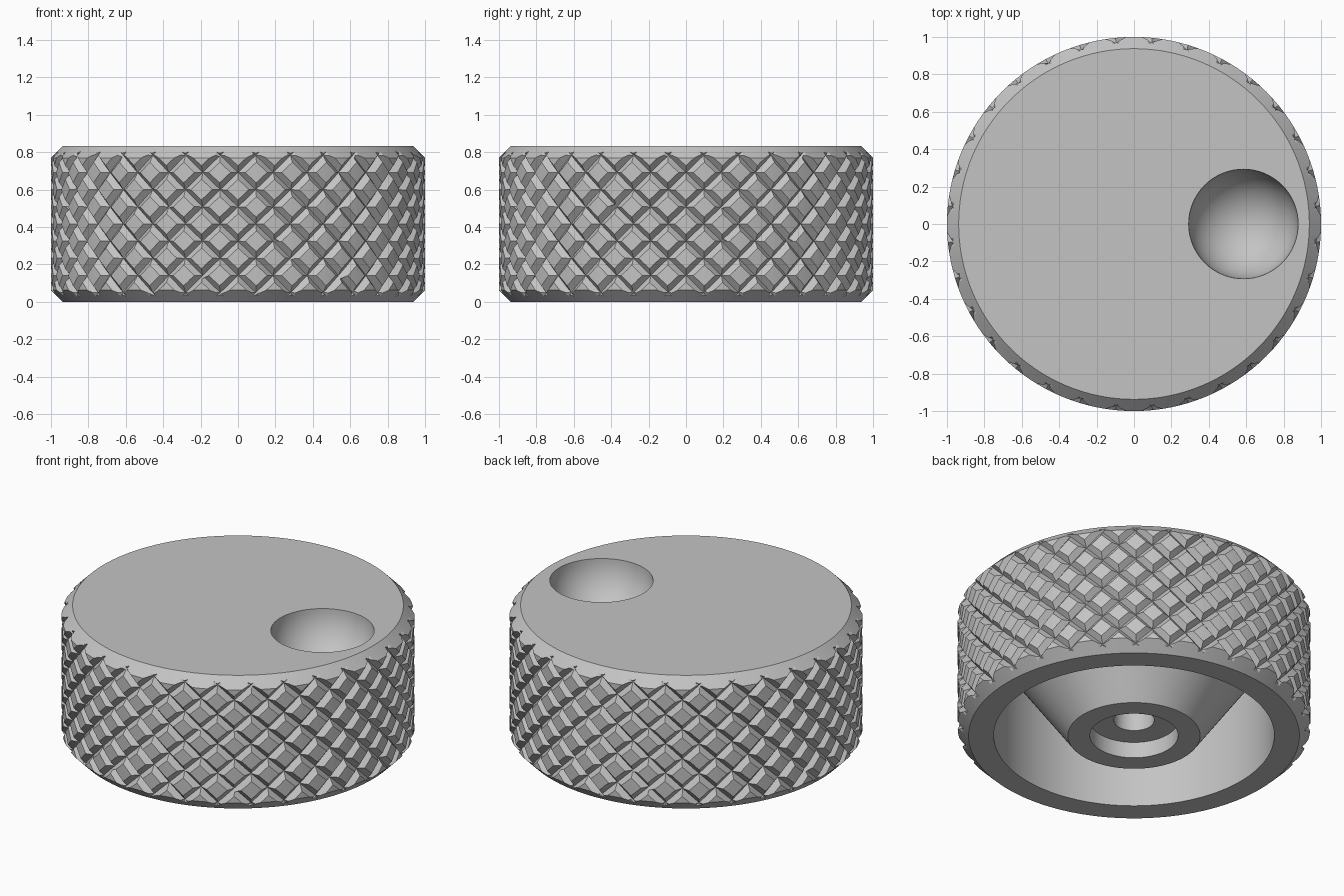
import bpy, bmesh
from math import cos, sin, pi, tau, hypot

cube = bpy.data.objects.get("Cube")
if cube:
    bpy.data.objects.remove(cube)

HEIGHT = 0.833
SEGMENTS = 128
STARTS = 32            # grooves in each direction
DEPTH = 0.033          # groove depth
HALF_WIDTH = 0.026     # half the groove width at the surface
LEAD = 1.07            # groove turn in radians per unit of height

metal = bpy.data.materials.new("satin grey metal")
GREY = (0.55, 0.55, 0.55, 1)
metal.diffuse_color = GREY
metal.use_nodes = True
for node in metal.node_tree.nodes:
    if node.type == 'BSDF_PRINCIPLED':
        node.inputs["Base Color"].default_value = GREY


def make_object(name, bm):
    bmesh.ops.recalc_face_normals(bm, faces=bm.faces)
    mesh = bpy.data.meshes.new(name)
    bm.to_mesh(mesh)
    bm.free()
    obj = bpy.data.objects.new(name, mesh)
    bpy.context.scene.collection.objects.link(obj)
    mesh.materials.append(metal)
    return obj


def lathe(name, profile):
    """Revolve an open profile of (radius, z) and cap both ends."""
    bm = bmesh.new()
    verts = [bm.verts.new((r, 0, z)) for r, z in profile]
    edges = [bm.edges.new(pair) for pair in zip(verts, verts[1:])]
    bmesh.ops.spin(bm, geom=verts + edges, cent=(0, 0, 0), axis=(0, 0, 1),
                   angle=tau, steps=SEGMENTS)
    bmesh.ops.remove_doubles(bm, verts=bm.verts, dist=0.0001)
    rim = [e for e in bm.edges if e.is_boundary]
    bmesh.ops.holes_fill(bm, edges=rim, sides=0)
    return make_object(name, bm)


def groove_cutter(name, hand):
    """V-section bars that wind around the body in one direction."""
    bm = bmesh.new()
    steps, over = 24, 0.02
    low, high = -0.05, HEIGHT + 0.05
    spread = HALF_WIDTH * hypot(1, LEAD) * (DEPTH + over) / DEPTH
    section = [(1 - DEPTH, 0), (1 + over, spread), (1 + over, -spread)]
    for i in range(STARTS):
        rings = []
        for s in range(steps + 1):
            z = low + (high - low) * s / steps
            mid = (i + 0.5) * tau / STARTS + hand * LEAD * (z - HEIGHT / 2)
            rings.append([bm.verts.new((r * cos(mid + a), r * sin(mid + a), z))
                          for r, a in section])
        for a, b in zip(rings, rings[1:]):
            for j in range(3):
                k = (j + 1) % 3
                bm.faces.new((a[j], a[k], b[k], b[j]))
        bm.faces.new(rings[0])
        bm.faces.new(rings[-1])
    return make_object(name, bm)


# Turned body: top, chamfered side, foot ring, recess, conical boss, stepped bore
body = lathe("knob_body", [
    (0.9375, HEIGHT), (1, 0.77), (1, 0.063), (0.9375, 0),
    (0.795, 0), (0.795, 0.6), (0.375, 0),
    (0.25, 0), (0.25, 0.1), (0.115, 0.1), (0.115, 0.5)])

# Round finger dimple in the top
bm = bmesh.new()
bmesh.ops.create_uvsphere(bm, u_segments=64, v_segments=32, radius=0.293)
bmesh.ops.translate(bm, verts=bm.verts, vec=(0.585, 0, HEIGHT + 0.003))
dimple = make_object("dimple_cutter", bm)

# Cut the dimple and the crossed grooves
cutters = [dimple, groove_cutter("right_hand_cutter", 1),
           groove_cutter("left_hand_cutter", -1)]
bpy.context.view_layer.objects.active = body
body.select_set(True)
for cutter in cutters:
    cutter.hide_render = True
    cut = body.modifiers.new(cutter.name, 'BOOLEAN')
    cut.operation = 'DIFFERENCE'
    cut.solver = 'EXACT'
    cut.object = cutter
    bpy.ops.object.modifier_apply(modifier=cut.name)
for cutter in cutters:
    bpy.data.objects.remove(cutter)

body.data.materials.clear()
body.data.materials.append(metal)
bpy.ops.object.shade_smooth_by_angle(angle=pi / 7)
